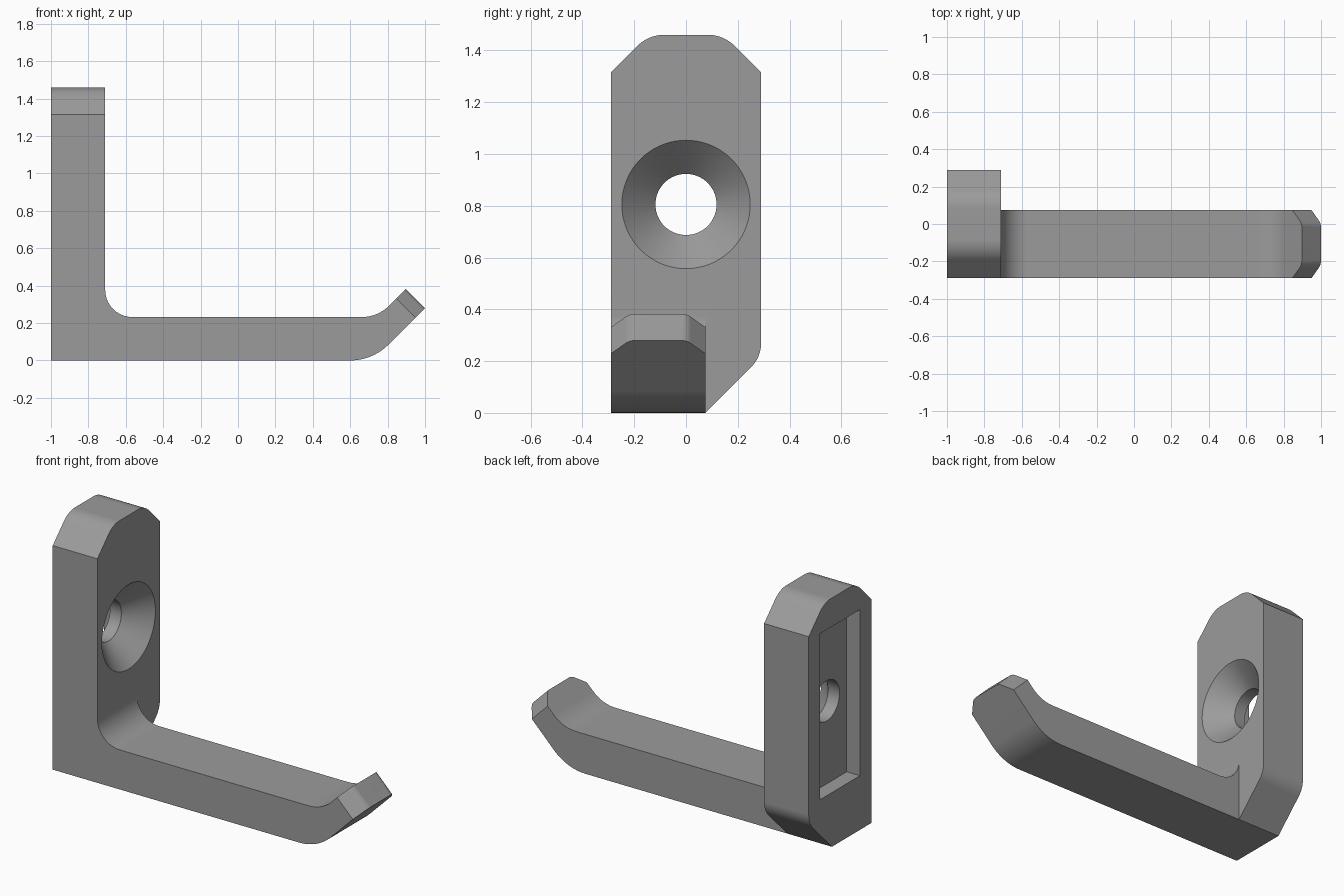
import bpy, bmesh, math
from mathutils import Vector, Matrix

if "Cube" in bpy.data.objects:
    bpy.data.objects.remove(bpy.data.objects["Cube"])

grey = bpy.data.materials.new("mid grey")
grey.diffuse_color = (0.33, 0.33, 0.33, 1)
grey.use_nodes = True
grey.node_tree.nodes["Principled BSDF"].inputs["Base Color"].default_value = grey.diffuse_color


def rounded(points, steps=10):
    """Outline from (u, v, radius) corners; radius 0 keeps the corner sharp."""
    out = []
    for i, (u, v, r) in enumerate(points):
        p = Vector((u, v))
        if r == 0:
            out.append(p)
            continue
        a = (Vector(points[i - 1][:2]) - p).normalized()
        b = (Vector(points[(i + 1) % len(points)][:2]) - p).normalized()
        half = a.angle(b) / 2
        centre = p + (a + b).normalized() * (r / math.sin(half))
        start = p + a * (r / math.tan(half)) - centre
        end = p + b * (r / math.tan(half)) - centre
        turn = math.atan2(start.x * end.y - start.y * end.x, start.dot(end))
        for k in range(steps + 1):
            out.append(centre + Matrix.Rotation(turn * k / steps, 2) @ start)
    return out


def finish(name, bm):
    bmesh.ops.recalc_face_normals(bm, faces=bm.faces)
    mesh = bpy.data.meshes.new(name)
    bm.to_mesh(mesh)
    bm.free()
    mesh.materials.append(grey)
    obj = bpy.data.objects.new(name, mesh)
    bpy.context.collection.objects.link(obj)
    return obj


def prism(name, outline, place, depth):
    """Extrude an outline; place maps (u, v) to 3D, depth is the extrusion."""
    bm = bmesh.new()
    face = bm.faces.new([bm.verts.new(place(p.x, p.y)) for p in outline])
    ext = bmesh.ops.extrude_face_region(bm, geom=[face])
    moved = [g for g in ext["geom"] if isinstance(g, bmesh.types.BMVert)]
    bmesh.ops.translate(bm, verts=moved, vec=Vector(depth))
    return finish(name, bm)


def lathe_x(name, profile, z, sides=72):
    """Solid of revolution about an x-parallel axis; profile is (x, radius)."""
    bm = bmesh.new()
    rings = []
    for x, r in profile:
        rings.append([bm.verts.new((x, r * math.cos(math.tau * k / sides),
                                    z + r * math.sin(math.tau * k / sides)))
                      for k in range(sides)])
    for lo, hi in zip(rings, rings[1:]):
        for k in range(sides):
            n = (k + 1) % sides
            bm.faces.new((lo[k], lo[n], hi[n], hi[k]))
    bm.faces.new(rings[0])
    bm.faces.new(rings[-1])
    return finish(name, bm)


def combine(target, other, operation):
    mod = target.modifiers.new("combine", "BOOLEAN")
    mod.operation, mod.solver, mod.object = operation, "EXACT", other
    bpy.context.view_layer.objects.active = target
    bpy.ops.object.modifier_apply(modifier=mod.name)
    bpy.data.objects.remove(other)


# Wall plate with clipped, softened corners
plate = prism("wall_hook", rounded([
    (-0.29, 0, 0), (0.075, 0, 0), (0.29, 0.215, 0.13), (0.29, 1.315, 0),
    (0.145, 1.46, 0.145), (-0.145, 1.46, 0.145), (-0.29, 1.315, 0)]),
    lambda u, v: (-1, u, v), (0.29, 0, 0))

# Arm: flat bar, fillet at the plate, upturned end
arm = prism("arm", rounded([
    (-0.8, 0, 0), (0.72, 0, 0.29), (1.0, 0.28, 0), (0.897, 0.382, 0),
    (0.747, 0.232, 0.205), (-0.71, 0.232, 0.145), (-0.71, 0.42, 0),
    (-0.8, 0.42, 0)][:5] + [(-0.71, 0.232, 0.145), (-0.71, 0.377, 0),
                            (-0.8, 0.377, 0)]),
    lambda u, v: (u, -0.29, v), (0, 0.365, 0))

# Clip the two corners of the upturned tip
d = math.sqrt(0.5)
tip = Vector((1.0, 0, 0.28))
along, across = Vector((d, 0, d)), Vector((-d, 0, d))
c, lo, hi = 0.0725, -0.29, 0.075
mask = prism("tip_mask", rounded([
    (lo - 0.1, -3, 0), (hi + 0.1, -3, 0), (hi + 0.1, -c - 0.1, 0),
    (hi - c, 0, 0.055), (lo + c, 0, 0.055), (lo - 0.1, -c - 0.1, 0)], 5),
    lambda u, v: tip + along * v + Vector((0, u, 0)) - across * 2, across * 4)
combine(arm, mask, "INTERSECT")
combine(plate, arm, "UNION")

# Countersunk screw hole and rectangular recess in the back
hole = lathe_x("hole_cutter", [(-1.1, 0.118), (-0.84, 0.118), (-0.71, 0.248),
                               (-0.66, 0.298)], 0.805)
combine(plate, hole, "DIFFERENCE")
recess = prism("recess_cutter", rounded([
    (-0.185, 0.318, 0), (0.185, 0.318, 0), (0.185, 1.292, 0),
    (-0.185, 1.292, 0)]), lambda u, v: (-1.1, u, v), (0.186, 0, 0))
combine(plate, recess, "DIFFERENCE")

# Merge coplanar faces, then smooth the curved areas only
bm = bmesh.new()
bm.from_mesh(plate.data)
bmesh.ops.remove_doubles(bm, verts=bm.verts, dist=0.0002)
bmesh.ops.dissolve_limit(bm, angle_limit=math.radians(0.3),
                         verts=bm.verts, edges=bm.edges)
bm.to_mesh(plate.data)
bm.free()
bpy.ops.object.select_all(action="DESELECT")
plate.select_set(True)
bpy.context.view_layer.objects.active = plate
bpy.ops.object.shade_smooth_by_angle(angle=math.radians(25))
normals = plate.modifiers.new("flat_normals", "WEIGHTED_NORMAL")
normals.keep_sharp = True
